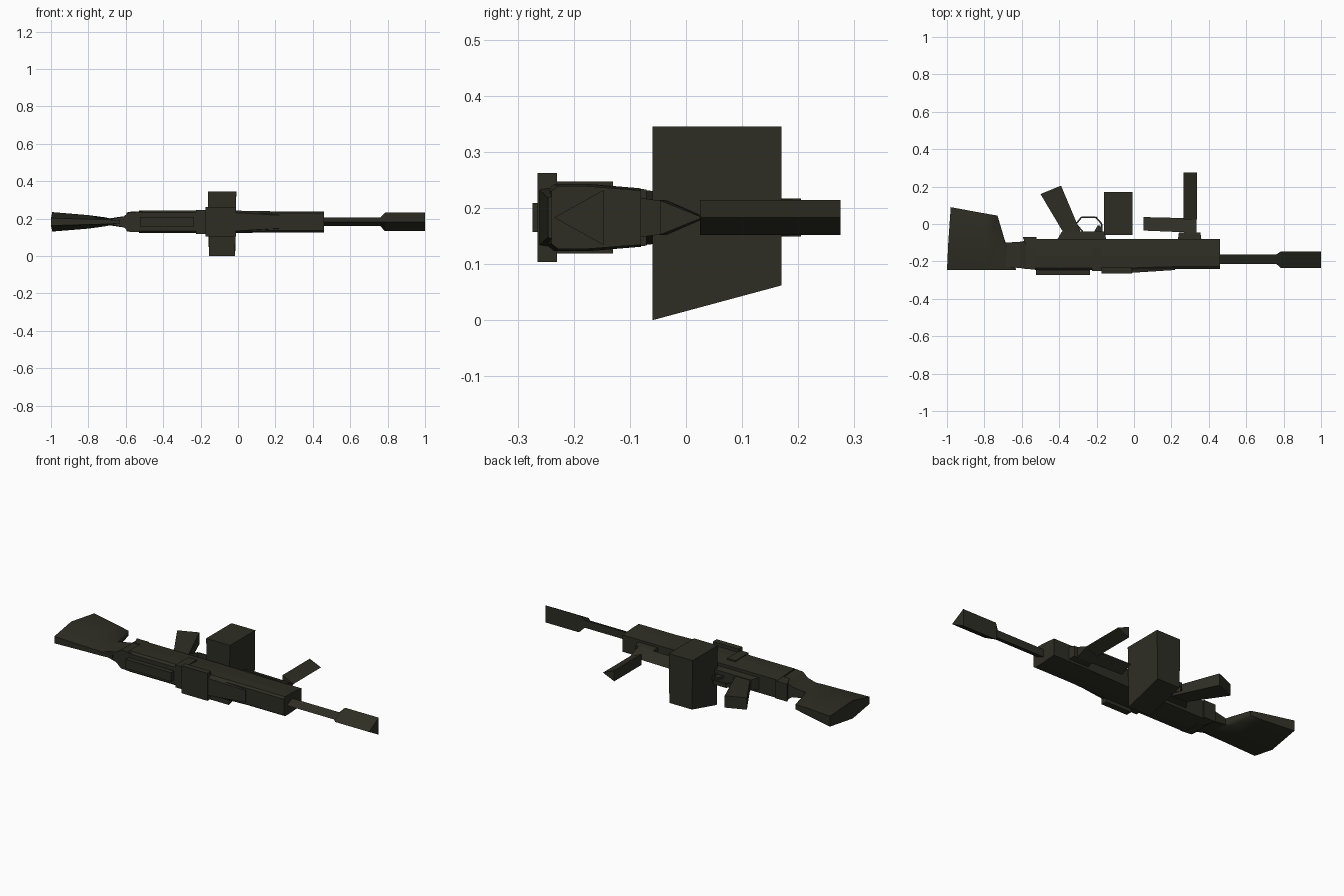
import bpy, bmesh, math

ZC = 0.183  # centre plane of the gun, which lies on its side

olive = bpy.data.materials.new("dark_olive")
olive.diffuse_color = (0.027, 0.027, 0.018, 1)


def finish(name, bm):
    bmesh.ops.remove_doubles(bm, verts=bm.verts, dist=1e-5)
    bmesh.ops.recalc_face_normals(bm, faces=bm.faces)
    me = bpy.data.meshes.new(name)
    bm.to_mesh(me)
    bm.free()
    me.materials.append(olive)
    ob = bpy.data.objects.new(name, me)
    bpy.context.collection.objects.link(ob)
    return ob


def loft(name, *sections):
    """Each section lists (x, y, half thickness); it is mirrored about ZC and bridged."""
    bm = bmesh.new()
    rings = []
    for s in sections:
        pts = [(x, y, ZC + h) for x, y, h in s] + [(x, y, ZC - h) for x, y, h in reversed(s)]
        rings.append([bm.verts.new(p) for p in pts])
    n = len(rings[0])
    for a, b in zip(rings, rings[1:]):
        for i in range(n):
            j = (i + 1) % n
            bm.faces.new((a[i], a[j], b[j], b[i]))
    bm.faces.new(rings[0])
    bm.faces.new(rings[-1])
    return finish(name, bm)


def box(name, x0, x1, y0, y1, h):
    return loft(name, [(x0, y0, h), (x0, y1, h)], [(x1, y0, h), (x1, y1, h)])


def tri(x, y0, y1, h):
    return [(x, y0, 0), (x, y1, h)]


# barrel and muzzle: three-sided tubes
loft("barrel", tri(0.40, -0.213, -0.163, 0.022), tri(0.80, -0.213, -0.163, 0.022))
loft("muzzle", tri(0.76, -0.213, -0.163, 0.022), tri(0.785, -0.235, -0.147, 0.049),
     tri(1.0, -0.235, -0.147, 0.049))

# receiver: slightly narrower toward the underside
def rec(x, top, k=1.0):
    return [(x, top, 0.05 * k), (x, top + 0.012, 0.06 * k), (x, -0.175, 0.06 * k), (x, -0.08, 0.052 * k)]

loft("receiver", rec(-0.53, -0.247), rec(-0.02, -0.247), rec(0.22, -0.24, 0.93), rec(0.46, -0.24, 0.93))
loft("feed_slope", [(-0.03, -0.262, 0.05), (-0.03, -0.2, 0.059)],
     [(0.22, -0.246, 0.035), (0.22, -0.2, 0.056)])
box("feed_cover", -0.175, -0.01, -0.265, -0.230, 0.079)
box("cover_hinge", -0.225, -0.17, -0.25, -0.13, 0.064)
box("top_rail", -0.525, -0.235, -0.274, -0.24, 0.026)

# tapered neck joining receiver and stock
loft("neck", [(-0.69, -0.23, 0.012), (-0.69, -0.10, 0.018)],
     [(-0.61, -0.235, 0.03), (-0.61, -0.095, 0.03)],
     [(-0.58, -0.24, 0.053), (-0.58, -0.09, 0.05)],
     [(-0.51, -0.245, 0.055), (-0.51, -0.085, 0.05)])
loft("rear_block", [(-0.595, -0.07, 0.05), (-0.57, -0.13, 0.055)],
     [(-0.52, -0.07, 0.05), (-0.52, -0.13, 0.055)])

# stock: flares toward the butt
stock = loft("stock", [(-1.0, -0.245, 0.02), (-0.993, -0.10, 0.052), (-0.98, 0.09, 0.03)],
             [(-0.80, -0.245, 0.014), (-0.80, -0.10, 0.036), (-0.80, 0.057, 0.02)],
             [(-0.70, -0.245, 0.012), (-0.71, -0.06, 0.024), (-0.73, 0.045, 0.014)],
             [(-0.63, -0.245, 0.008), (-0.66, -0.17, 0.014), (-0.69, -0.09, 0.01)])

# underside plate, pistol grip
loft("trigger_plate", [(-0.41, -0.082, 0.035), (-0.385, -0.04, 0.03)],
     [(-0.15, -0.082, 0.035), (-0.155, -0.04, 0.03)])
loft("pistol_grip", [(-0.375, -0.05, 0.026), (-0.50, 0.16, 0.034)],
     [(-0.285, -0.045, 0.026), (-0.39, 0.205, 0.034)])

# trigger guard: thin bars along a bent path
path = [(-0.275, -0.04), (-0.31, 0.0), (-0.28, 0.037), (-0.205, 0.037), (-0.172, 0.0), (-0.172, -0.04)]
for i, ((ax, ay), (bx, by)) in enumerate(zip(path, path[1:])):
    d = math.hypot(bx - ax, by - ay)
    nx, ny = -(by - ay) / d * 0.004, (bx - ax) / d * 0.004
    loft(f"trigger_guard_{i}", [(ax - nx, ay - ny, 0.012), (ax + nx, ay + ny, 0.012)],
         [(bx - nx, by - ny, 0.012), (bx + nx, by + ny, 0.012)])
loft("trigger", [(-0.215, -0.045, 0.008), (-0.195, -0.008, 0.006)],
     [(-0.17, -0.045, 0.008), (-0.18, -0.008, 0.006)])

# ammunition box with a sloping lower side
bm = bmesh.new()
prof = [(-0.06, 0.0, 0.007), (0.17, 0.062, 0.004), (0.17, 0.345, 0), (-0.06, 0.345, 0)]
ends = [[bm.verts.new((-0.085 + s * (0.076 - t), y, z)) for y, z, t in prof] for s in (-1, 1)]
for e in ends:
    bm.faces.new(e)
for i in range(4):
    j = (i + 1) % 4
    bm.faces.new((ends[0][i], ends[0][j], ends[1][j], ends[1][i]))
finish("ammo_box", bm)

# bipod: mount, one folded and one lowered three-sided leg
loft("bipod_mount", [(0.235, -0.082, 0.035), (0.24, -0.045, 0.03)],
     [(0.36, -0.082, 0.035), (0.355, -0.045, 0.03)])
loft("bipod_leg_folded", [(0.05, -0.035, 0.031), (0.05, 0.037, 0)],
     [(0.335, -0.047, 0.031), (0.335, 0.03, 0)])
loft("bipod_leg_lowered", [(0.265, 0.025, 0.031), (0.337, 0.025, 0)],
     [(0.265, 0.275, 0.031), (0.337, 0.275, 0)])

# soft shading on the stock
bpy.context.view_layer.objects.active = stock
stock.select_set(True)
bpy.ops.object.shade_smooth_by_angle(angle=math.radians(50))
